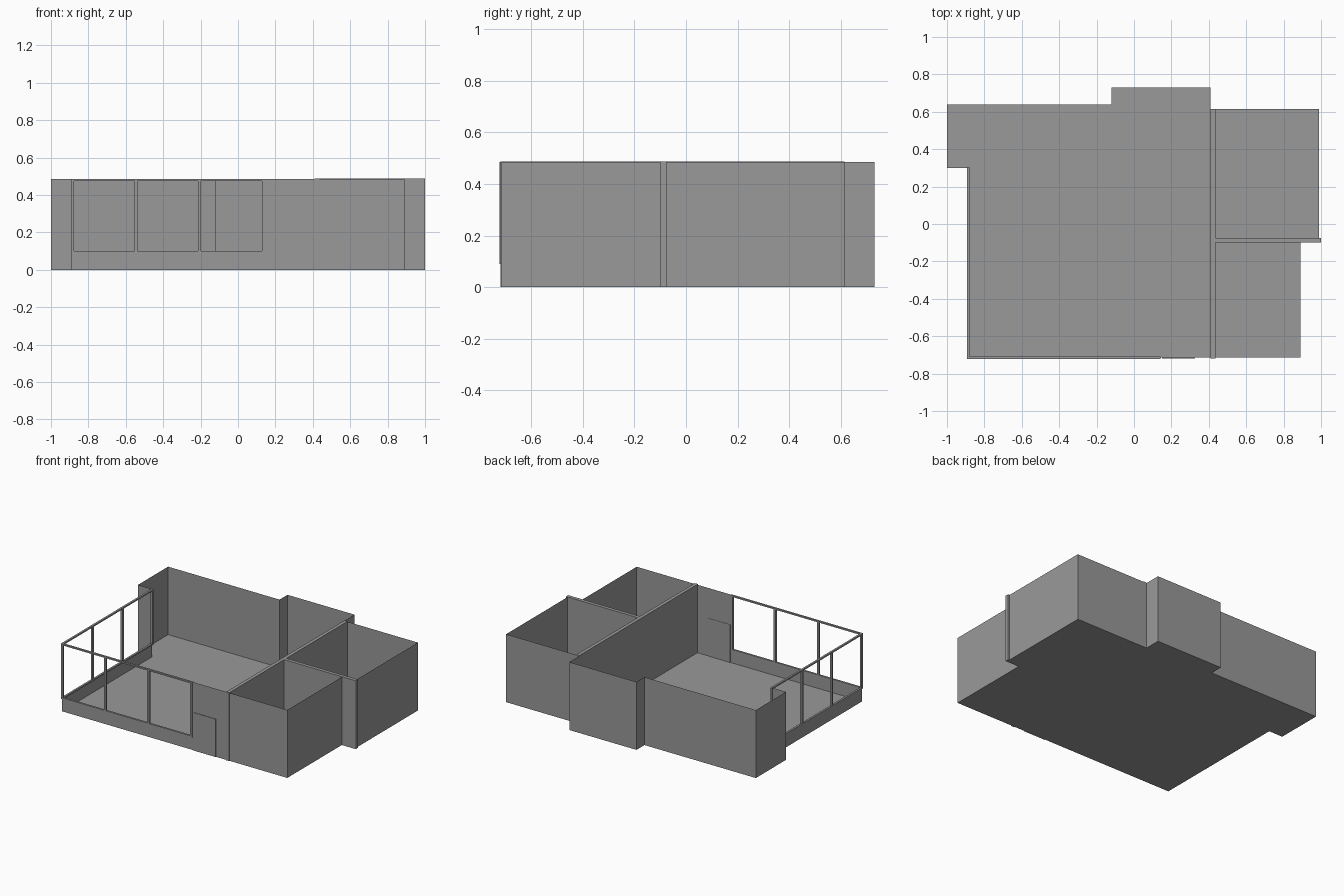
import bpy
import bmesh

cube = bpy.data.objects.get("Cube")
if cube:
    bpy.data.objects.remove(cube, do_unlink=True)

WALL_TOP = 0.485
SILL = 0.1

grey = bpy.data.materials.new("plain_grey")
grey.use_nodes = True
colour = (0.32, 0.32, 0.32, 1)
grey.diffuse_color = colour
grey.node_tree.nodes["Principled BSDF"].inputs["Base Color"].default_value = colour


def finish(name, bm):
    mesh = bpy.data.meshes.new(name)
    bm.to_mesh(mesh)
    bm.free()
    mesh.materials.append(grey)
    obj = bpy.data.objects.new(name, mesh)
    bpy.context.scene.collection.objects.link(obj)
    return obj


def sheet_wall(name, path, top):
    """Thin upright sheet that follows a plan path."""
    bm = bmesh.new()
    low = [bm.verts.new((x, y, 0)) for x, y in path]
    high = [bm.verts.new((x, y, top)) for x, y in path]
    for i in range(len(path) - 1):
        bm.faces.new((low[i], low[i + 1], high[i + 1], high[i]))
    return finish(name, bm)


def add_box(bm, lo, hi):
    made = bmesh.ops.create_cube(bm, size=1)["verts"]
    for v in made:
        v.co = [(a + b) / 2 + c * (b - a) for a, b, c in zip(lo, hi, v.co)]


def box(name, lo, hi):
    bm = bmesh.new()
    add_box(bm, lo, hi)
    return finish(name, bm)


# Plan of the full-height outer walls, running round the back to the window bays
full_wall = [(0.14, -0.715), (0.89, -0.715), (0.89, -0.1), (0.99, -0.1),
             (0.99, 0.615), (0.41, 0.615), (0.41, 0.73), (-0.12, 0.73),
             (-0.12, 0.64), (-1, 0.64), (-1, 0.3), (-0.89, 0.3)]
corner = (-0.89, -0.715)

# Floor
bm = bmesh.new()
bm.faces.new([bm.verts.new((x, y, 0)) for x, y in full_wall + [corner]])
finish("floor", bm)

# Outer walls and the low wall under the windows
sheet_wall("outer_walls", full_wall, WALL_TOP)
sheet_wall("window_low_wall", [full_wall[-1], corner, full_wall[0]], SILL)

# Inner partitions
box("long_partition", (0.41, -0.72, 0), (0.435, 0.615, 0.488))
box("cross_partition", (0.435, -0.1, 0), (1.0, -0.075, 0.488))


def window_frame(name, axis, start, end, lo, hi, bays=3, post=0.016):
    """Rails and evenly spaced posts; lo and hi bound the depth."""
    bm = bmesh.new()

    def bar(a, b, z0, z1):
        if axis == "x":
            add_box(bm, (a, lo, z0), (b, hi, z1))
        else:
            add_box(bm, (lo, a, z0), (hi, b, z1))

    bar(start, end, SILL - 0.01, SILL)
    bar(start, end, WALL_TOP - 0.01, WALL_TOP)
    step = (end - start - post) / bays
    for i in range(bays + 1):
        p = start + i * step
        bar(p, p + post, SILL, WALL_TOP - 0.01)
    return finish(name, bm)


# Window frames
window_frame("front_window_frame", "x", -0.893, 0.143, -0.722, -0.708)
window_frame("side_window_frame", "y", -0.722, 0.305, -0.893, -0.879)

# Small door set in the front wall
box("front_door", (0.15, -0.719, 0), (0.325, -0.713, 0.27))
